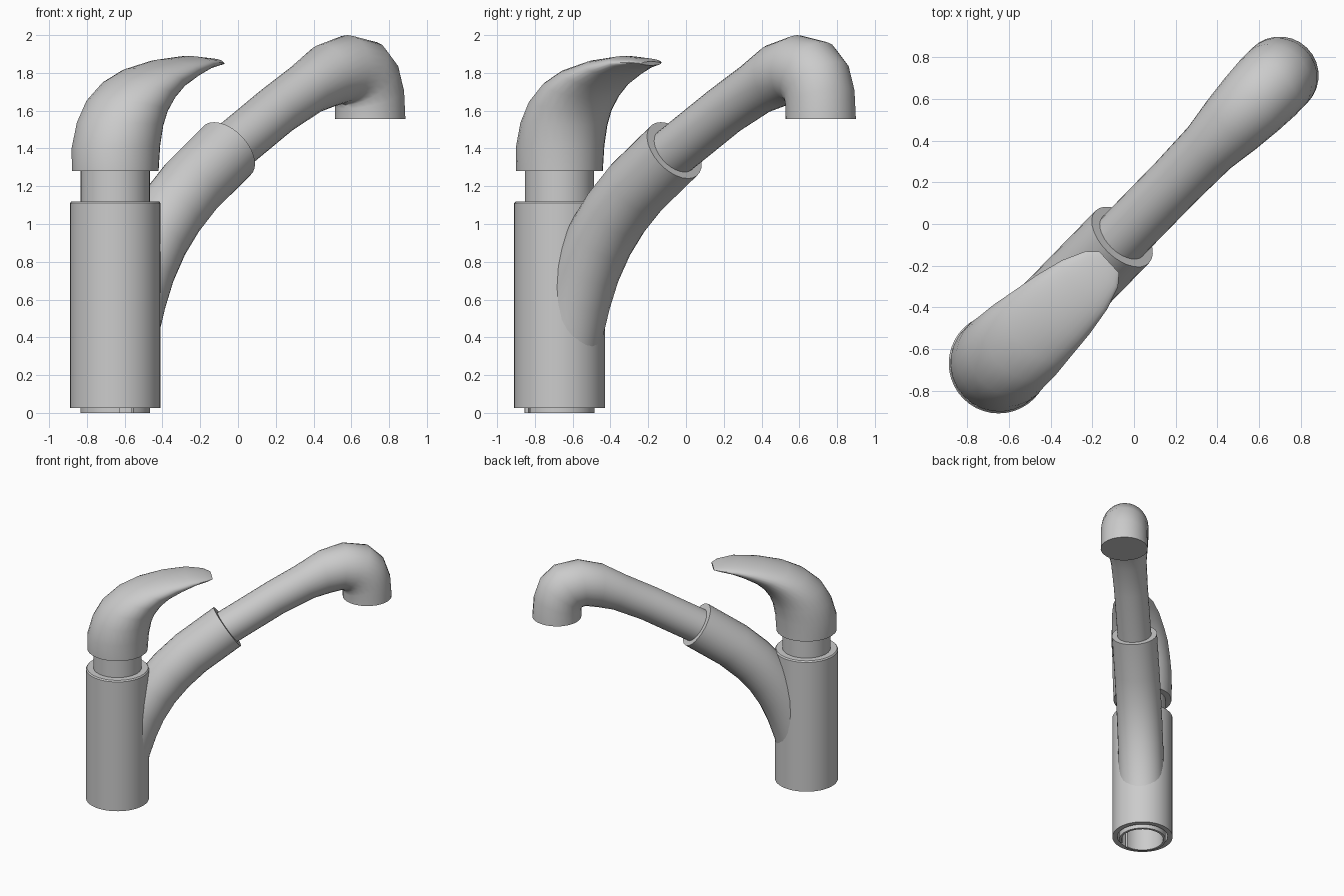
import bpy, bmesh, math
from mathutils import Matrix, Vector

if "Cube" in bpy.data.objects:
    bpy.data.objects.remove(bpy.data.objects["Cube"])

AXIS = Vector((-0.65, -0.67, 0))     # centre of the upright body

metal = bpy.data.materials.new("brushed grey metal")
metal.use_nodes = True
GREY = (0.6, 0.6, 0.6, 1)
metal.diffuse_color = GREY
metal.node_tree.nodes["Principled BSDF"].inputs["Base Color"].default_value = GREY


def finish(name, bm, heading=0, angle=38):
    """Turn a bmesh built around the body axis into a placed, shaded object."""
    bmesh.ops.recalc_face_normals(bm, faces=bm.faces)
    bm.transform(Matrix.Translation(AXIS) @ Matrix.Rotation(math.radians(heading), 4, 'Z'))
    mesh = bpy.data.meshes.new(name)
    bm.to_mesh(mesh)
    bm.free()
    mesh.materials.append(metal)
    obj = bpy.data.objects.new(name, mesh)
    bpy.context.collection.objects.link(obj)
    bpy.ops.object.select_all(action='DESELECT')
    obj.select_set(True)
    bpy.context.view_layer.objects.active = obj
    bpy.ops.object.shade_smooth_by_angle(angle=math.radians(angle))
    return obj


def lathe(name, profile, sweep=360, start=0, steps=40):
    """Revolve a closed (radius, z) profile about the body axis."""
    bm = bmesh.new()
    verts = [bm.verts.new((r, 0, z)) for r, z in profile]
    edges = [bm.edges.new((verts[i - 1], verts[i])) for i in range(len(verts))]
    bmesh.ops.rotate(bm, verts=verts, matrix=Matrix.Rotation(math.radians(start), 3, 'Z'))
    geom = edges + verts
    if sweep < 360:
        geom.append(bm.faces.new(verts))
    bmesh.ops.spin(bm, geom=geom, axis=(0, 0, 1), cent=(0, 0, 0),
                   angle=math.radians(sweep), steps=steps)
    bmesh.ops.remove_doubles(bm, verts=bm.verts, dist=0.0005)
    return finish(name, bm)


def tube(u, z, tilt, r):
    """Round cross-section: upper point, lower point, half width."""
    a = math.radians(tilt)
    du, dz = -r * math.sin(a), r * math.cos(a)
    return (u + du, z + dz), (u - du, z - dz), r


def loft(name, sections, heading, sides=28):
    """Skin elliptical sections given as (upper point, lower point, half width)."""
    bm = bmesh.new()
    rings = []
    for upper, lower, width in sections:
        top, low = Vector((upper[0], 0, upper[1])), Vector((lower[0], 0, lower[1]))
        mid, half = (top + low) / 2, (top - low) / 2
        ring = []
        for i in range(sides):
            t = math.tau * i / sides
            ring.append(bm.verts.new(mid + half * math.cos(t) + Vector((0, width * math.sin(t), 0))))
        rings.append(ring)
    for a, b in zip(rings, rings[1:]):
        for i in range(sides):
            bm.faces.new((a[i - 1], a[i], b[i], b[i - 1]))
    bm.faces.new(rings[0])
    bm.faces.new(rings[-1])
    return finish(name, bm, heading)


# Upright body, open underneath
lathe("body", [(0.2, 0.025), (0.24, 0.025), (0.24, 1.11), (0.232, 1.12),
               (0, 1.12), (0, 1.0), (0.2, 1.0)])

# Split mounting collar inside the base
lathe("mounting_collar", [(0.165, 0), (0.185, 0), (0.185, 0.4), (0.165, 0.4)],
      sweep=335, start=-58)

# Neck between body and lever
lathe("neck", [(0, 1.1), (0.183, 1.1), (0.183, 1.3), (0, 1.3)])

# Curved lever, round at its base and flattening to the tip
loft("lever_handle", [
    ((-0.23, 1.28), (0.23, 1.28), 0.23),
    ((-0.23, 1.40), (0.24, 1.42), 0.235),
    ((-0.19, 1.54), (0.26, 1.52), 0.235),
    ((-0.12, 1.66), (0.29, 1.59), 0.23),
    ((0.0, 1.76), (0.34, 1.66), 0.225),
    ((0.14, 1.825), (0.41, 1.72), 0.21),
    ((0.33, 1.87), (0.51, 1.775), 0.19),
    ((0.52, 1.89), (0.60, 1.815), 0.16),
    ((0.66, 1.878), (0.685, 1.835), 0.115),
    ((0.72, 1.86), (0.72, 1.84), 0.07),
], heading=42.5)

# Thick curved sleeve growing out of the body
loft("spout_sleeve", [
    tube(0.04, 0.22, 82, 0.17),
    tube(0.07, 0.42, 78, 0.18),
    tube(0.13, 0.60, 70, 0.18),
    tube(0.20, 0.76, 62, 0.18),
    tube(0.30, 0.92, 53, 0.18),
    tube(0.42, 1.06, 45, 0.18),
    tube(0.57, 1.195, 39, 0.18),
    tube(0.85, 1.39, 34, 0.18),
], heading=45.7)

# Slim spout that widens into the downturned outlet
loft("spout", [
    tube(0.78, 1.345, 33, 0.135),
    tube(1.22, 1.60, 29, 0.135),
    tube(1.45, 1.715, 27, 0.142),
    ((1.57, 1.95), (1.63, 1.62), 0.165),
    ((1.76, 2.0), (1.72, 1.64), 0.18),
    ((1.95, 1.965), (1.738, 1.637), 0.187),
    ((2.06, 1.86), (1.745, 1.63), 0.187),
    ((2.108, 1.72), (1.747, 1.61), 0.187),
    ((2.12, 1.555), (1.747, 1.555), 0.187),
], heading=45.7)
